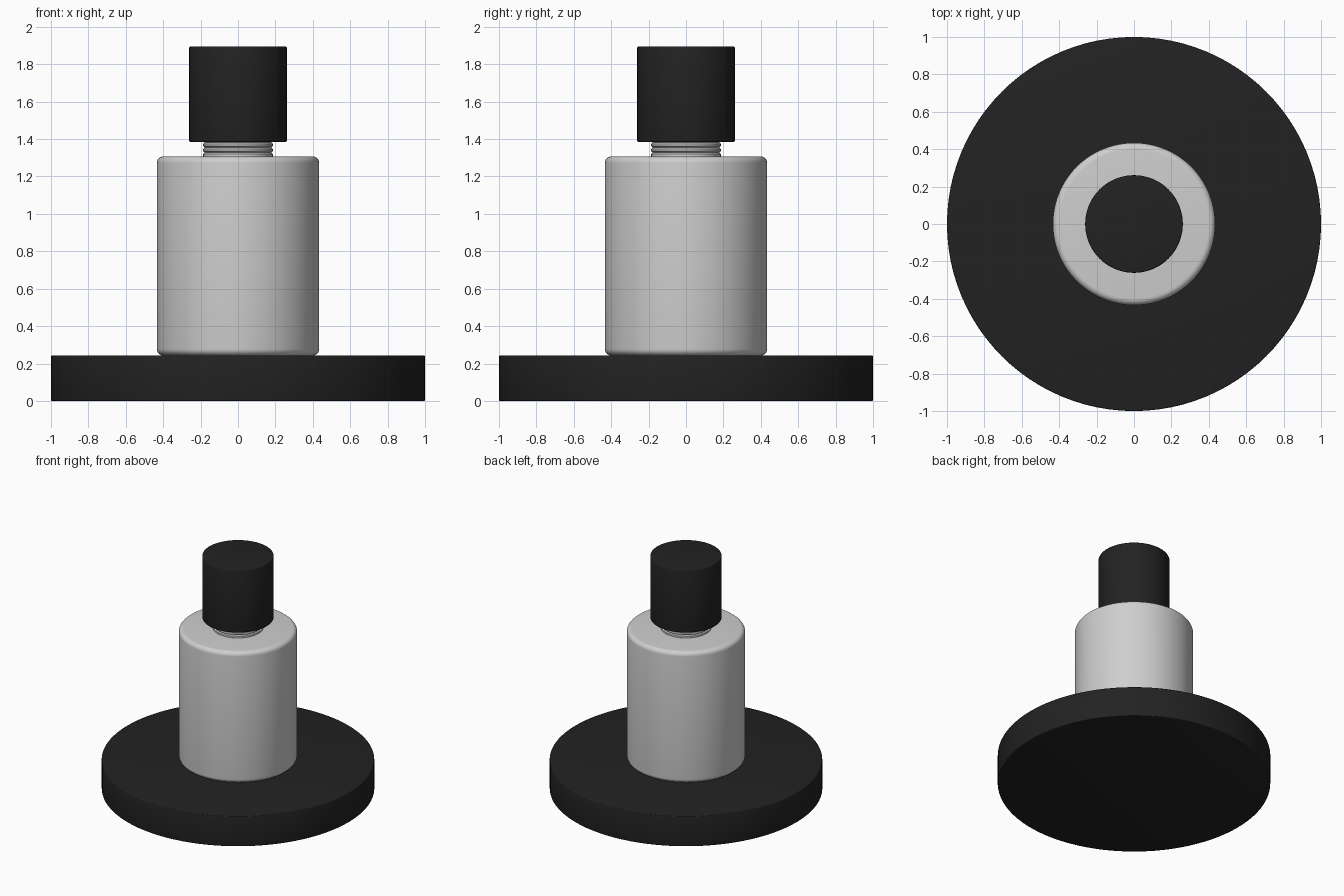
import bpy, bmesh, math

if "Cube" in bpy.data.objects:
    bpy.data.objects.remove(bpy.data.objects["Cube"])

SEGMENTS = 96


def make_material(name, level):
    mat = bpy.data.materials.new(name)
    mat.diffuse_color = (level, level, level, 1)
    mat.use_nodes = True
    mat.node_tree.nodes["Principled BSDF"].inputs["Base Color"].default_value = mat.diffuse_color
    return mat


black = make_material("matte black", 0.016)
silver = make_material("satin silver", 0.62)


def lathe(name, profile, mat):
    """Spin a (radius, z) profile around the z axis; end rings are capped."""
    bm = bmesh.new()
    rings = []
    for r, z in profile:
        rings.append([bm.verts.new((r * math.cos(2 * math.pi * i / SEGMENTS),
                                    r * math.sin(2 * math.pi * i / SEGMENTS), z))
                      for i in range(SEGMENTS)])
    for low, high in zip(rings, rings[1:]):
        for i in range(SEGMENTS):
            j = (i + 1) % SEGMENTS
            bm.faces.new((low[i], low[j], high[j], high[i]))
    bm.faces.new(rings[0][::-1])
    bm.faces.new(rings[-1])
    mesh = bpy.data.meshes.new(name)
    bm.to_mesh(mesh)
    bm.free()
    mesh.materials.append(mat)
    obj = bpy.data.objects.new(name, mesh)
    bpy.context.collection.objects.link(obj)
    bpy.ops.object.select_all(action='DESELECT')
    obj.select_set(True)
    bpy.context.view_layer.objects.active = obj
    bpy.ops.object.shade_smooth_by_angle(angle=math.radians(35))
    return obj


def rounded_cylinder(name, radius, z0, z1, fillet, steps, mat):
    """Cylinder with rounded bottom and top rims."""
    profile = []
    for zc, start in ((z0 + fillet, -90), (z1 - fillet, 0)):
        for k in range(steps + 1):
            a = math.radians(start + 90 * k / steps)
            profile.append((radius - fillet + fillet * math.cos(a),
                            zc + fillet * math.sin(a)))
    return lathe(name, profile, mat)


# Wide disc foot, main barrel and top knob
rounded_cylinder("base_disc", 1.0, 0.0, 0.243, 0.006, 3, black)
rounded_cylinder("barrel", 0.434, 0.243, 1.307, 0.035, 6, silver)
rounded_cylinder("top_knob", 0.261, 1.384, 1.895, 0.008, 3, black)

# Threaded neck between barrel and knob, with rounded ridges
neck = [(0.172, 1.29)]
pitch = 0.027
for n in range(4):
    z = 1.302 + n * pitch
    neck += [(0.178, z), (0.186, z + 0.006), (0.186, z + 0.019), (0.178, z + 0.025)]
neck.append((0.172, 1.42))
lathe("threaded_neck", neck, silver)
